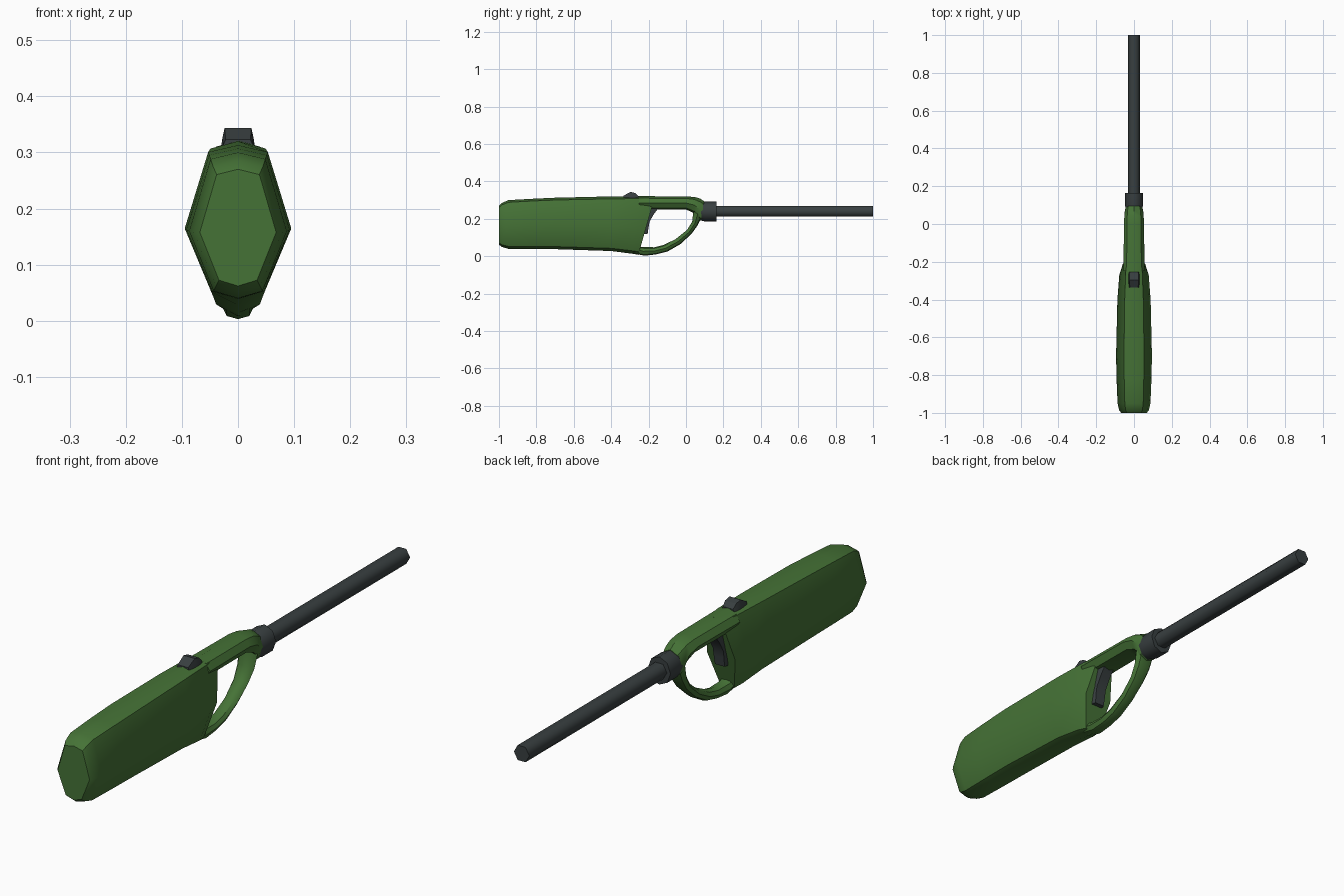
import bpy, bmesh, math
from mathutils import Vector

if "Cube" in bpy.data.objects:
    bpy.data.objects.remove(bpy.data.objects["Cube"])


def material(name, rgb):
    m = bpy.data.materials.new(name)
    m.diffuse_color = (*rgb, 1)
    m.use_nodes = True
    m.node_tree.nodes["Principled BSDF"].inputs["Base Color"].default_value = m.diffuse_color
    return m


green = material("green_plastic", (0.06, 0.17, 0.037))
dark = material("dark_grey", (0.04, 0.05, 0.052))


def loft(name, rings, mat, angle=40):
    """Skin a list of equal-length point rings and cap both ends."""
    bm = bmesh.new()
    vr = [[bm.verts.new(p) for p in r] for r in rings]
    n = len(vr[0])
    for a, b in zip(vr, vr[1:]):
        for i in range(n):
            j = (i + 1) % n
            bm.faces.new((a[i], a[j], b[j], b[i]))
    bm.faces.new(vr[0])
    bm.faces.new(vr[-1])
    bmesh.ops.recalc_face_normals(bm, faces=bm.faces)
    me = bpy.data.meshes.new(name)
    bm.to_mesh(me)
    bm.free()
    ob = bpy.data.objects.new(name, me)
    bpy.context.collection.objects.link(ob)
    me.materials.append(mat)
    bpy.ops.object.select_all(action='DESELECT')
    ob.select_set(True)
    bpy.context.view_layer.objects.active = ob
    bpy.ops.object.shade_smooth_by_angle(angle=math.radians(angle))
    return ob


def section(y0, z0, y1, z1, w, shape):
    """Mirrored ring between two points of the side outline, w = half width."""
    a, b = Vector((0, y0, z0)), Vector((0, y1, z1))
    half = [a.lerp(b, t) + Vector((w * k, 0, 0)) for t, k in shape]
    return half + [Vector((-p.x, p.y, p.z)) for p in reversed(half) if p.x > 1e-6]


DIAMOND = [(0, 0), (.05, .5), (.46, 1), (.955, .56), (1, 0)]
ROUND = [(0, 0), (.12, .7), (.5, 1), (.85, .7), (1, 0)]
BOX = [(0, .85), (.2, 1), (.8, 1), (1, .85)]

# handle body: rear cap to slanted front face
body = [(-1, .062, -1, .27, .068), (-.985, .05, -.985, .285, .079),
        (-.95, .04, -.95, .30, .087), (-.83, .039, -.83, .307, .092),
        (-.7, .038, -.7, .313, .095), (-.4, .028, -.4, .32, .088),
        (-.29, .014, -.25, .322, .078), (-.255, .008, -.165, .322, .060)]
loft("handle_body", [section(*r, DIAMOND) for r in body], green)

# upper bar running to the nose
bar = [(-.25, .25, -.25, .321, .056), (0, .25, 0, .32, .053),
       (.045, .23, .045, .317, .051), (.075, .19, .075, .309, .048),
       (.095, .195, .095, .295, .042)]
loft("upper_bar", [section(*r, ROUND) for r in bar], green)

# curved finger guard (outer point, inner point)
guard = [(-.31, .02, -.28, .075, .03), (-.22, .003, -.24, .05, .029),
         (-.16, .010, -.17, .048, .027), (-.10, .025, -.12, .06, .027),
         (-.03, .065, -.055, .092, .028), (.03, .12, .005, .14, .031),
         (.062, .165, .033, .185, .036), (.085, .21, .04, .245, .04)]
loft("finger_guard", [section(*r, ROUND) for r in guard], green)

# trigger (rear point, front point)
trigger = [(-.25, .12, -.205, .12, .024), (-.25, .15, -.2, .155, .026),
           (-.25, .19, -.195, .185, .026), (-.25, .225, -.172, .225, .026),
           (-.25, .26, -.145, .26, .026)]
loft("trigger", [section(*r, BOX) for r in trigger], dark)

# safety button on top
button = [(-.335, .305, -.335, .323, .026), (-.297, .305, -.297, .344, .028),
          (-.272, .305, -.272, .338, .028), (-.255, .305, -.255, .322, .026)]
loft("safety_button", [section(*r, [(0, 1.1), (.5, 1), (1, .85)]) for r in button], dark, 25)


def tube_ring(y, rx, rz, n, zc=.24, turn=0):
    return [Vector((rx * math.cos(math.tau * i / n + turn), y,
                    zc + rz * math.sin(math.tau * i / n + turn))) for i in range(n)]


# collar and barrel
loft("collar", [tube_ring(y, rx, rz, 8) for y, rx, rz in
                ((.07, .042, .046), (.1, .048, .0535), (.163, .048, .0535))], dark, 50)
loft("barrel", [tube_ring(y, .033, .033, 6) for y in (.14, 1)], dark, 65)
